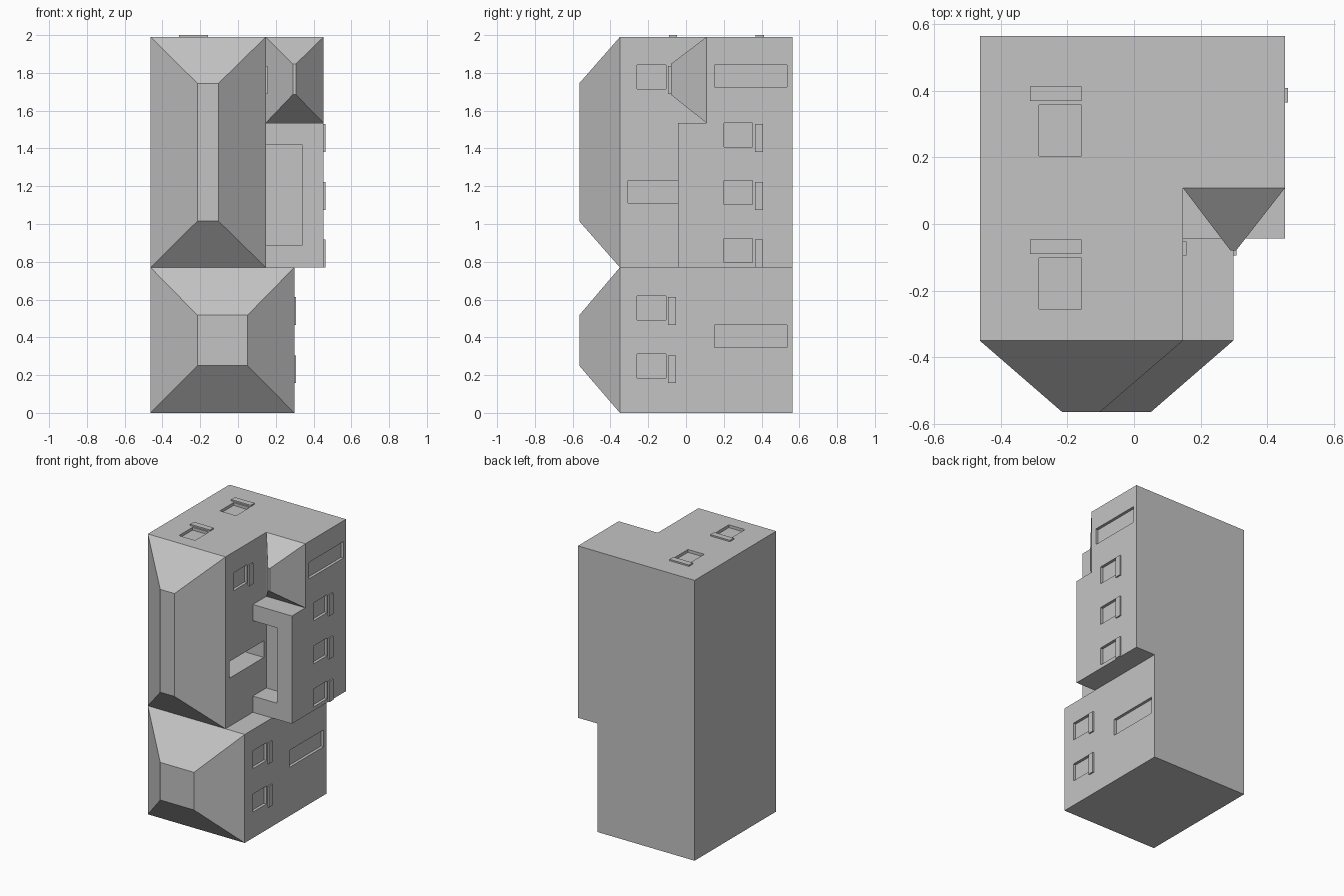
import bpy
import bmesh

if "Cube" in bpy.data.objects:
    bpy.data.objects.remove(bpy.data.objects["Cube"], do_unlink=True)

# One flat concrete colour
concrete = bpy.data.materials.new("concrete_grey")
concrete.use_nodes = True
GREY = (0.55, 0.55, 0.55, 1)
concrete.diffuse_color = GREY
concrete.node_tree.nodes["Principled BSDF"].inputs["Base Color"].default_value = GREY

# Main planes of the building
LEFT, SHAFT, PODIUM, WING = -0.463, 0.147, 0.298, 0.453
FRONT, BACK, NOSE = -0.35, 0.565, -0.565
FLOOR, ROOF = 0.77, 1.99
PROUD, RECESS = 0.01, 0.02


def make_object(name, bm):
    bmesh.ops.recalc_face_normals(bm, faces=bm.faces)
    mesh = bpy.data.meshes.new(name)
    bm.to_mesh(mesh)
    bm.free()
    mesh.materials.append(concrete)
    obj = bpy.data.objects.new(name, mesh)
    bpy.context.collection.objects.link(obj)
    return obj


def skin(bm, loops):
    """Join a row of equal point loops into a closed solid."""
    rings = [[bm.verts.new(p) for p in loop] for loop in loops]
    n = len(rings[0])
    for a, b in zip(rings, rings[1:]):
        for i in range(n):
            j = (i + 1) % n
            bm.faces.new((a[i], a[j], b[j], b[i]))
    bm.faces.new(rings[0])
    bm.faces.new(rings[-1])


def rect(y, x0, x1, z0, z1):
    return [(x0, y, z0), (x1, y, z0), (x1, y, z1), (x0, y, z1)]


def solid(name, *loops):
    bm = bmesh.new()
    skin(bm, loops)
    return make_object(name, bm)


def boxes(name, bounds):
    bm = bmesh.new()
    for x0, x1, y0, y1, z0, z1 in bounds:
        skin(bm, [rect(y0, x0, x1, z0, z1), rect(y1, x0, x1, z0, z1)])
    return make_object(name, bm)


def carve(obj, bounds):
    """Cut box recesses out of a solid and bake the result."""
    cutter = boxes("cutter", bounds)
    cutter.hide_render = True
    mod = obj.modifiers.new("recesses", "BOOLEAN")
    mod.operation = "DIFFERENCE"
    mod.solver = "EXACT"
    mod.object = cutter
    graph = bpy.context.evaluated_depsgraph_get()
    baked = bpy.data.meshes.new_from_object(obj.evaluated_get(graph))
    obj.modifiers.clear()
    obj.data = baked
    bpy.data.objects.remove(cutter, do_unlink=True)


def side_recess(x, y0, y1, z0, z1, depth=RECESS):
    return (x - depth, x + 0.1, y0, y1, z0, z1)


def window(x, y, z):
    """Recess and raised jamb on a side wall; y, z is the recess's low corner."""
    hole = side_recess(x, y, y + 0.153, z, z + 0.127)
    jamb = (x - RECESS, x + PROUD, y + 0.165, y + 0.208, z - 0.027, z + 0.121)
    return hole, jamb


def skylight(y):
    hole = (-0.285, -0.158, y, y + 0.153, ROOF - RECESS, ROOF + 0.1)
    jamb = (-0.312, -0.158, y + 0.165, y + 0.208, ROOF - RECESS, ROOF + PROUD)
    return hole, jamb


# Podium and tower, each with a tapered front bay
podium = solid("podium",
               rect(BACK, LEFT, PODIUM, 0, FLOOR),
               rect(FRONT, LEFT, PODIUM, 0, FLOOR),
               rect(NOSE, -0.215, 0.05, 0.25, 0.517))
tower = solid("tower",
              rect(BACK, LEFT, SHAFT, FLOOR, ROOF),
              rect(FRONT, LEFT, SHAFT, FLOOR, ROOF),
              rect(NOSE, -0.215, -0.103, 1.015, 1.745))

# Side wing with a stepped profile
LEDGE, STEP, SETBACK = -0.043, 1.535, 0.108
profile = [(BACK, FLOOR), (LEDGE, FLOOR), (LEDGE, STEP),
           (SETBACK, STEP), (SETBACK, ROOF), (BACK, ROOF)]
wing = solid("side_wing", *[[(x, y, z) for y, z in profile] for x in (SHAFT, WING)])

# Pointed bay above the wing's ledge
solid("pointed_bay",
      rect(SETBACK, SHAFT, WING, STEP, ROOF),
      rect(-0.08, 0.29, 0.306, 1.685, 1.847))

# Windows on each volume
podium_windows = [window(PODIUM, -0.26, z) for z in (0.184, 0.492)]
tower_windows = [window(SHAFT, -0.26, 1.715)] + [skylight(y) for y in (-0.255, 0.204)]
wing_windows = [window(WING, 0.2, z) for z in (0.797, 1.102, 1.408)]

# Long slots and the wing's deep loggia
podium_slot = side_recess(PODIUM, 0.152, 0.535, 0.345, 0.465)
wing_slot = side_recess(WING, 0.152, 0.535, 1.725, 1.842)
tower_slot = side_recess(SHAFT, -0.307, 0.08, 1.112, 1.23, 0.16)
loggia = (SHAFT - 0.1, 0.338, LEDGE - 0.1, SETBACK, 0.885, 1.42)

for body, windows, extras in ((podium, podium_windows, [podium_slot]),
                              (tower, tower_windows, [tower_slot]),
                              (wing, wing_windows, [wing_slot, loggia])):
    carve(body, [hole for hole, jamb in windows] + extras)
    boxes(body.name + "_window_jambs", [jamb for hole, jamb in windows])
